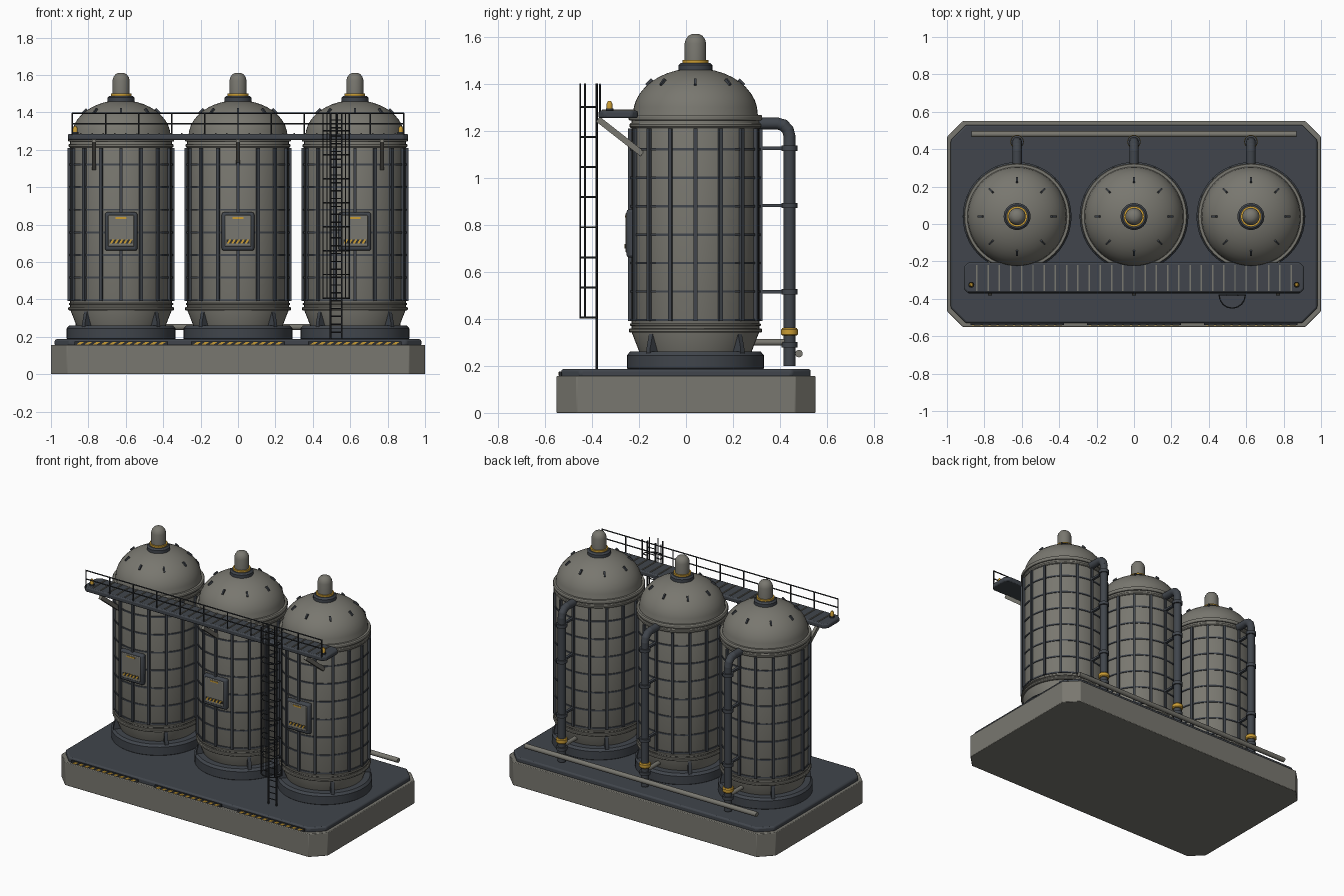
import bpy, bmesh
from math import pi, sin, cos, radians
from mathutils import Vector, Matrix

cube = bpy.data.objects.get("Cube")
if cube:
    bpy.data.objects.remove(cube)


def material(name, rgb):
    m = bpy.data.materials.new(name)
    m.use_nodes = True
    m.diffuse_color = (*rgb, 1)
    bsdf = next(n for n in m.node_tree.nodes if n.type == 'BSDF_PRINCIPLED')
    bsdf.inputs["Base Color"].default_value = (*rgb, 1)
    bsdf.inputs["Roughness"].default_value = 0.7
    return m


GREY = material("warm_grey", (0.19, 0.185, 0.16))
DARK = material("slate", (0.052, 0.06, 0.072))
IRON = material("dark_iron", (0.025, 0.028, 0.032))
YELLOW = material("safety_yellow", (0.6, 0.34, 0.035))

TANK_X = (-0.625, 0, 0.625)
TANK_Y = 0.04


class Part:
    """Collects simple solids into one named, single-coloured object."""

    def __init__(self, name, mat):
        self.name, self.mat, self.bm = name, mat, bmesh.new()

    def box(self, centre, size, rot=None):
        m = Matrix.Translation(centre) @ (rot or Matrix()) @ Matrix.Diagonal((*size, 1))
        bmesh.ops.create_cube(self.bm, size=1, matrix=m)

    def rod(self, a, b, r, seg=8):
        a, b = Vector(a), Vector(b)
        turn = (b - a).to_track_quat('Z', 'Y').to_matrix().to_4x4()
        bmesh.ops.create_cone(self.bm, cap_ends=True, segments=seg, radius1=r, radius2=r,
                              depth=(b - a).length, matrix=Matrix.Translation((a + b) / 2) @ turn)

    def lathe(self, x, y, profile, seg=48):
        rings = [[self.bm.verts.new((x + r * cos(2 * pi * i / seg), y + r * sin(2 * pi * i / seg), z))
                  for i in range(seg)] for r, z in profile]
        for lo, hi in zip(rings, rings[1:]):
            for i in range(seg):
                j = (i + 1) % seg
                self.bm.faces.new((lo[i], lo[j], hi[j], hi[i]))
        self.bm.faces.new(rings[0][::-1])
        self.bm.faces.new(rings[-1])

    def prism(self, points, offset):
        low = [self.bm.verts.new(p) for p in points]
        high = [self.bm.verts.new(Vector(p) + Vector(offset)) for p in points]
        self.bm.faces.new(low[::-1])
        self.bm.faces.new(high)
        for i in range(len(low)):
            j = (i + 1) % len(low)
            self.bm.faces.new((low[i], low[j], high[j], high[i]))

    def slab(self, x0, x1, y0, y1, z0, z1, c):
        pts = [(x0 + c, y0), (x1 - c, y0), (x1, y0 + c), (x1, y1 - c),
               (x1 - c, y1), (x0 + c, y1), (x0, y1 - c), (x0, y0 + c)]
        self.prism([(x, y, z0) for x, y in pts], (0, 0, z1 - z0))

    def hazard(self, x, y, z, width, height, count):
        step = width / count
        for i in range(count):
            a = x - width / 2 + i * step
            self.prism([(a, y, z), (a + step / 2, y, z), (a + step, y, z + height),
                        (a + step / 2, y, z + height)], (0, -0.004, 0))

    def done(self, bevel=0):
        bmesh.ops.recalc_face_normals(self.bm, faces=self.bm.faces)
        mesh = bpy.data.meshes.new(self.name)
        self.bm.to_mesh(mesh)
        self.bm.free()
        mesh.materials.append(self.mat)
        mesh.shade_smooth()
        mesh.set_sharp_from_angle(angle=radians(32))
        ob = bpy.data.objects.new(self.name, mesh)
        bpy.context.collection.objects.link(ob)
        if bevel:
            mod = ob.modifiers.new("edge", 'BEVEL')
            mod.width, mod.segments, mod.limit_method = bevel, 2, 'ANGLE'
            mod.angle_limit = radians(40)


# Base and deck
p = Part("base", GREY)
p.slab(-1, 1, -0.55, 0.55, 0, 0.157, 0.085)
p.done(0.004)
p = Part("deck", DARK)
p.slab(-0.98, 0.98, -0.53, 0.53, 0.15, 0.187, 0.08)
p.done(0.01)
back = Part("deck_warning_back", IRON)
marks = Part("deck_warning_stripes", YELLOW)
for x in TANK_X:
    back.box((x, -0.534, 0.166), (0.5, 0.012, 0.018))
    marks.hazard(x, -0.539, 0.158, 0.48, 0.015, 11)
back.done()
marks.done()

# Tanks: shells, feet, ribs, hoops, domes and caps
shell, foot = Part("tank_shells", GREY), Part("tank_feet", DARK)
ribs, hoops = Part("tank_ribs", DARK), Part("tank_hoops", DARK)
bands, fins = Part("tank_bands", GREY), Part("foot_gussets", DARK)
studs, collar = Part("dome_lugs", DARK), Part("dome_collars", DARK)
caps, rings = Part("dome_caps", GREY), Part("cap_rings", YELLOW)
for x in TANK_X:
    dome = [(0.265 * cos(t), 1.27 + 0.195 * sin(t)) for t in [i * pi / 20 for i in range(10)]]
    shell.lathe(x, TANK_Y, [(0.235, 0.25), (0.272, 0.345), (0.272, 1.25)] + dome)
    foot.lathe(x, TANK_Y, [(0.28, 0.18), (0.291, 0.19), (0.291, 0.245), (0.278, 0.26), (0.23, 0.262)])
    for z, h, r in ((0.35, 0.018, 0.283), (0.375, 0.012, 0.279), (1.222, 0.02, 0.28), (1.255, 0.024, 0.284)):
        bands.lathe(x, TANK_Y, [(r - 0.004, z - h / 2), (r, z - h / 4), (r, z + h / 4), (r - 0.004, z + h / 2)])
    for i in range(7):
        z = 0.395 + i * 0.121
        hoops.lathe(x, TANK_Y, [(0.277, z - 0.005), (0.277, z + 0.005)])
    for i in range(16):
        spin = Matrix.Rotation(i * pi / 8, 4, 'Z')
        ribs.box(Vector((x, TANK_Y, 0.8)) + spin @ Vector((0.276, 0, 0)), (0.02, 0.016, 0.82), spin)
    for i in range(8):
        spin = Matrix.Rotation(i * pi / 4, 4, 'Z')
        tilt = spin @ Matrix.Rotation(radians(45), 4, 'Y')
        studs.box(Vector((x, TANK_Y, 1.404)) + spin @ Vector((0.194, 0, 0)), (0.034, 0.01, 0.018), tilt)
        if i % 2:
            side = spin @ Vector((0, 0.011, 0))
            profile = [(0.22, 0.25), (0.283, 0.25), (0.283, 0.275), (0.268, 0.335), (0.24, 0.335)]
            fins.prism([Vector((x, TANK_Y, z)) + spin @ Vector((r, 0, 0)) - side for r, z in profile], side * 2)
    collar.lathe(x, TANK_Y, [(0.072, 1.445), (0.072, 1.478), (0.062, 1.488)], 32)
    rings.lathe(x, TANK_Y, [(0.055, 1.485), (0.055, 1.5)], 32)
    caps.lathe(x, TANK_Y, [(0.046, 1.49), (0.046, 1.57), (0.041, 1.588), (0.03, 1.603), (0.014, 1.611)], 32)
for part in (shell, foot, ribs, hoops, bands, fins, studs, collar, caps, rings):
    part.done()

# Access hatches on the tank fronts
frame, plate = Part("hatch_frames", DARK), Part("hatch_plates", GREY)
black, marks = Part("hatch_warning_back", IRON), Part("hatch_warning_stripes", YELLOW)
for x in TANK_X:
    frame.box((x, -0.235, 0.763), (0.174, 0.036, 0.206))
    plate.box((x, -0.25, 0.766), (0.138, 0.014, 0.168))
    black.box((x, -0.2555, 0.709), (0.124, 0.006, 0.02))
    marks.hazard(x, -0.258, 0.699, 0.12, 0.02, 5)
    marks.box((x, -0.257, 0.835), (0.06, 0.006, 0.009))
frame.done(0.012)
plate.done(0.004)
black.done()
marks.done()

# Walkway with grating, brackets, beacons and railing
p = Part("walkway", DARK)
p.slab(-0.91, 0.91, -0.372, -0.205, 1.253, 1.285, 0.025)
p.done(0.008)
p = Part("walkway_slats", GREY)
for i in range(29):
    p.box((-0.84 + i * 0.06, -0.288, 1.286), (0.008, 0.14, 0.006))
p.done()
p = Part("walkway_brackets", GREY)
for x in (-0.77, 0, 0.77):
    p.box((x, -0.28, 1.175), (0.02, 0.24, 0.026), Matrix.Rotation(radians(-38), 4, 'X'))
p.done()
feet, lamps = Part("beacon_feet", IRON), Part("beacons", YELLOW)
for x in (-0.87, 0.87):
    feet.lathe(x, -0.325, [(0.016, 1.283), (0.016, 1.295)], 16)
    lamps.lathe(x, -0.325, [(0.012, 1.294), (0.012, 1.315), (0.006, 1.326)], 16)
feet.done()
lamps.done()
p = Part("walkway_railing", IRON)
for z in (1.338, 1.396):
    p.rod((-0.888, -0.366, z), (0.888, -0.366, z), 0.004)
for i in range(11):
    x = -0.885 + i * 0.177
    p.rod((x, -0.366, 1.27), (x, -0.366, 1.396), 0.004)
p.done()

# Ladder with safety cage
LX, LY = 0.525, -0.38
p = Part("ladder", IRON)
for x in (LX - 0.03, LX + 0.03):
    p.rod((x, LY, 0.18), (x, LY, 1.4), 0.005)
for i in range(28):
    z = 0.225 + i * 0.042
    p.rod((LX - 0.03, LY, z), (LX + 0.03, LY, z), 0.0035, 6)
p.done()
p = Part("ladder_cage", IRON)
arc = [(LX + 0.07 * cos(pi + i * pi / 8), LY + 0.07 * sin(pi + i * pi / 8)) for i in range(9)]
for i in range(8):
    z = 0.405 + i * 0.128
    for a, b in zip(arc, arc[1:]):
        p.rod((*a, z), (*b, z), 0.004, 6)
    for s in (-1, 1):
        p.rod((LX + s * 0.03, LY, z), (LX + s * 0.07, LY, z), 0.004, 6)
for x, y in arc[::2]:
    p.rod((x, y, 0.402), (x, y, 1.4), 0.0035, 6)
p.done()

# Rear downpipes with flanges, braces, valves and a shared drain pipe
PY = 0.44
pipe, flange = Part("downpipes", DARK), Part("pipe_flanges", DARK)
brace, valve = Part("pipe_braces", DARK), Part("pipe_valves", YELLOW)
drain = Part("drain_pipes", GREY)
for x in TANK_X:
    bend = [(0.39 + 0.05 * sin(t), 1.175 + 0.055 * cos(t)) for t in (0, pi / 6, pi / 3, pi / 2)]
    path = [(0.28, 1.23)] + bend + [(PY, 0.2)]
    for a, b in zip(path, path[1:]):
        pipe.rod((x, *a), (x, *b), 0.025, 20)
    for y, z in bend:
        bmesh.ops.create_uvsphere(pipe.bm, u_segments=16, v_segments=10, radius=0.0255,
                                  matrix=Matrix.Translation((x, y, z)))
    for z in (1.125, 0.882, 0.515, 0.29):
        flange.rod((x, PY, z - 0.011), (x, PY, z + 0.011), 0.034, 20)
        if z > 0.4:
            brace.box((x, 0.37, z), (0.018, 0.13, 0.014))
    valve.lathe(x, PY, [(0.031, 0.328), (0.036, 0.334), (0.036, 0.354), (0.031, 0.36)], 20)
    drain.rod((x, 0.27, 0.3), (x, PY, 0.3), 0.014, 16)
drain.rod((-0.87, 0.48, 0.252), (0.87, 0.48, 0.252), 0.016, 16)
for part in (pipe, flange, brace, valve, drain):
    part.done()
